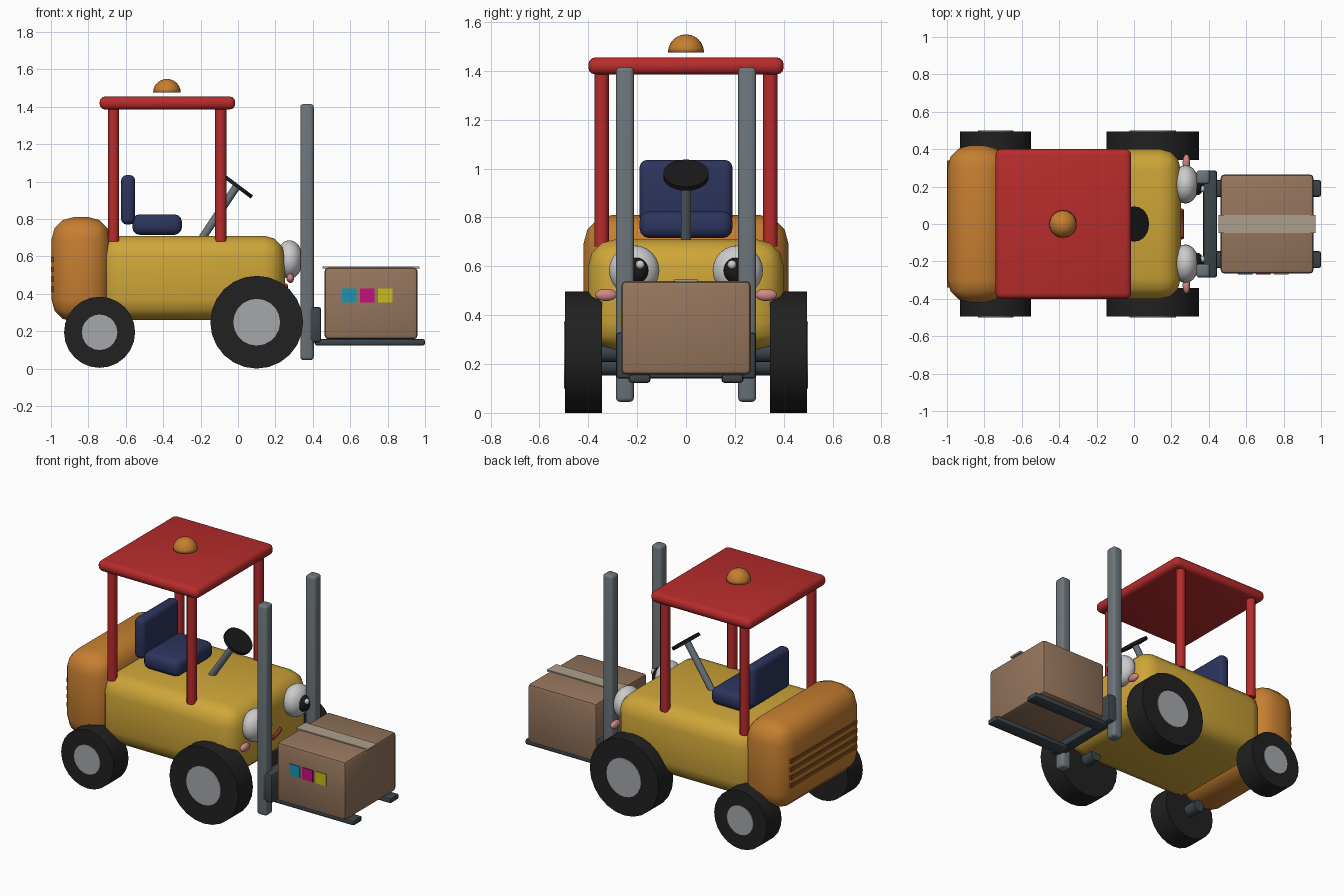
import bpy, math
from mathutils import Vector

if "Cube" in bpy.data.objects:
    bpy.data.objects.remove(bpy.data.objects["Cube"])

MATS = {}
COLORS = {
    "yellow": (0.62, 0.38, 0.04), "orange": (0.56, 0.21, 0.03), "dark_orange": (0.22, 0.08, 0.015),
    "red": (0.48, 0.025, 0.025), "navy": (0.025, 0.035, 0.11), "rubber": (0.015, 0.015, 0.015),
    "steel": (0.15, 0.18, 0.2), "iron": (0.045, 0.06, 0.07), "hub_grey": (0.38, 0.39, 0.41),
    "card": (0.3, 0.18, 0.11), "tape": (0.42, 0.35, 0.26), "cyan": (0.01, 0.3, 0.45),
    "magenta": (0.55, 0.005, 0.2), "label_yellow": (0.6, 0.5, 0.01), "white": (0.8, 0.8, 0.8),
    "black": (0.01, 0.01, 0.01), "pink": (0.65, 0.25, 0.25), "lip": (0.25, 0.03, 0.03),
}


def finish(o, name, color, angle=40):
    o.name = name
    if color not in MATS:
        MATS[color] = bpy.data.materials.new(color)
        MATS[color].diffuse_color = (*COLORS[color], 1)
    o.data.materials.append(MATS[color])
    bpy.ops.object.select_all(action='DESELECT')
    bpy.context.view_layer.objects.active = o
    o.select_set(True)
    bpy.ops.object.shade_smooth_by_angle(angle=math.radians(angle))
    return o


def box(name, color, x, y, z, bevel=0.0, segments=3):
    """Box from (min, max) ranges with rounded edges."""
    bpy.ops.mesh.primitive_cube_add(size=1, location=[sum(r) / 2 for r in (x, y, z)])
    o = bpy.context.object
    o.scale = [r[1] - r[0] for r in (x, y, z)]
    bpy.ops.object.transform_apply(location=False, rotation=False, scale=True)
    if bevel:
        m = o.modifiers.new("round", 'BEVEL')
        m.width, m.segments = bevel, segments
        bpy.ops.object.modifier_apply(modifier=m.name)
    return finish(o, name, color)


def rod(name, color, a, b, r, sides=16):
    """Cylinder between two points."""
    a, b = Vector(a), Vector(b)
    bpy.ops.mesh.primitive_cylinder_add(vertices=sides, radius=r, depth=(b - a).length, location=(a + b) / 2)
    o = bpy.context.object
    o.rotation_euler = (b - a).to_track_quat('Z', 'Y').to_euler()
    return finish(o, name, color)


def ball(name, color, loc, radii):
    bpy.ops.mesh.primitive_uv_sphere_add(segments=20, ring_count=12, radius=1, location=loc)
    o = bpy.context.object
    o.scale = radii
    bpy.ops.object.transform_apply(location=False, rotation=False, scale=True)
    return finish(o, name, color)


# Body and counterweight with vent slats
box("body", "yellow", (-0.74, 0.25), (-0.4, 0.4), (0.26, 0.71), 0.11)
box("counterweight", "orange", (-0.997, -0.68), (-0.42, 0.42), (0.25, 0.81), 0.12)
for i in range(4):
    z = 0.425 + i * 0.053
    box(f"vent_slat_{i}", "dark_orange", (-1.0, -0.97), (-0.34, 0.34), (z - 0.013, z + 0.013))

# Overhead guard and beacon
box("guard_roof", "red", (-0.74, -0.015), (-0.4, 0.4), (1.385, 1.455), 0.03)
for x in (-0.665, -0.092):
    for s in (-1, 1):
        rod("guard_post", "red", (x, s * 0.345, 0.68), (x, s * 0.345, 1.4), 0.03, 12)
beacon = ball("beacon", "orange", (-0.38, 0, 1.475), (0.074, 0.074, 0.074))
for v in beacon.data.vertices:
    v.co.z = max(v.co.z, 0)

# Seat
box("seat_cushion", "navy", (-0.565, -0.3), (-0.19, 0.19), (0.715, 0.825), 0.04)
box("seat_back", "navy", (-0.625, -0.55), (-0.19, 0.19), (0.77, 1.035), 0.03)

# Steering
rod("steering_column", "steel", (-0.19, 0, 0.7), (-0.01, 0, 0.97), 0.021)
hub = Vector((0.0, 0, 0.973))
axis = Vector((math.sin(math.radians(37)), 0, math.cos(math.radians(37)))) * 0.01
rod("steering_wheel", "black", hub - axis, hub + axis, 0.093, 24)

# Wheels
for part, x, r, hr in (("front", 0.1, 0.248, 0.125), ("rear", -0.74, 0.19, 0.095)):
    z = r + (0 if part == "front" else 0.004)
    for s in (-1, 1):
        rod(part + "_tyre", "rubber", (x, s * 0.343, z), (x, s * 0.495, z), r, 24)
        rod(part + "_hub", "hub_grey", (x, s * 0.42, z), (x, s * 0.499, z), hr, 20)
        rod(part + "_axle", "iron", (x, s * 0.25, z), (x, s * 0.38, z), 0.04)

# Mast, carriage and forks
for s in (-1, 1):
    y = s * 0.25
    box("mast_rail", "steel", (0.333, 0.405), (y - 0.037, y + 0.037), (0.045, 1.415), 0.018)
    y = s * 0.19
    box("fork", "iron", (0.41, 1.0), (y - 0.045, y + 0.045), (0.123, 0.158), 0.012, 2)
box("carriage", "iron", (0.37, 0.445), (-0.287, 0.287), (0.14, 0.33), 0.015, 2)

# Carton with tape and coloured labels
box("carton", "card", (0.463, 0.96), (-0.265, 0.265), (0.157, 0.54), 0.02, 2)
box("tape", "tape", (0.453, 0.97), (-0.047, 0.047), (0.535, 0.547))
for i, c in enumerate(("cyan", "magenta", "label_yellow")):
    x = 0.595 + i * 0.096
    box("label_" + c, c, (x - 0.038, x + 0.038), (-0.271, -0.26), (0.352, 0.428))

# Face: eyes, cheeks and smile
for s in (-1, 1):
    ball("eye", "white", (0.275, s * 0.212, 0.583), (0.072, 0.103, 0.103))
    ball("pupil", "black", (0.337, s * 0.202, 0.583), (0.035, 0.048, 0.052))
    ball("eye_glint", "white", (0.366, s * 0.188, 0.607), (0.014, 0.018, 0.018))
    ball("cheek", "pink", (0.28, s * 0.328, 0.483), (0.02, 0.045, 0.025))
path = [(0.255, 0.075 * t, 0.415 + 0.03 * t * t) for t in [i / 5 - 1 for i in range(11)]]
curve = bpy.data.curves.new("mouth", 'CURVE')
curve.dimensions, curve.bevel_depth, curve.use_fill_caps = '3D', 0.012, True
spline = curve.splines.new('POLY')
spline.points.add(len(path) - 1)
for p, co in zip(spline.points, path):
    p.co = (*co, 1)
mouth = bpy.data.objects.new("mouth", curve)
bpy.context.collection.objects.link(mouth)
bpy.ops.object.select_all(action='DESELECT')
bpy.context.view_layer.objects.active = mouth
mouth.select_set(True)
bpy.ops.object.convert(target='MESH')
finish(bpy.context.object, "mouth", "lip")

for m in bpy.data.materials:
    if m.users and not m.is_grease_pencil:
        m.use_nodes = True
        m.node_tree.nodes["Principled BSDF"].inputs["Base Color"].default_value = m.diffuse_color
